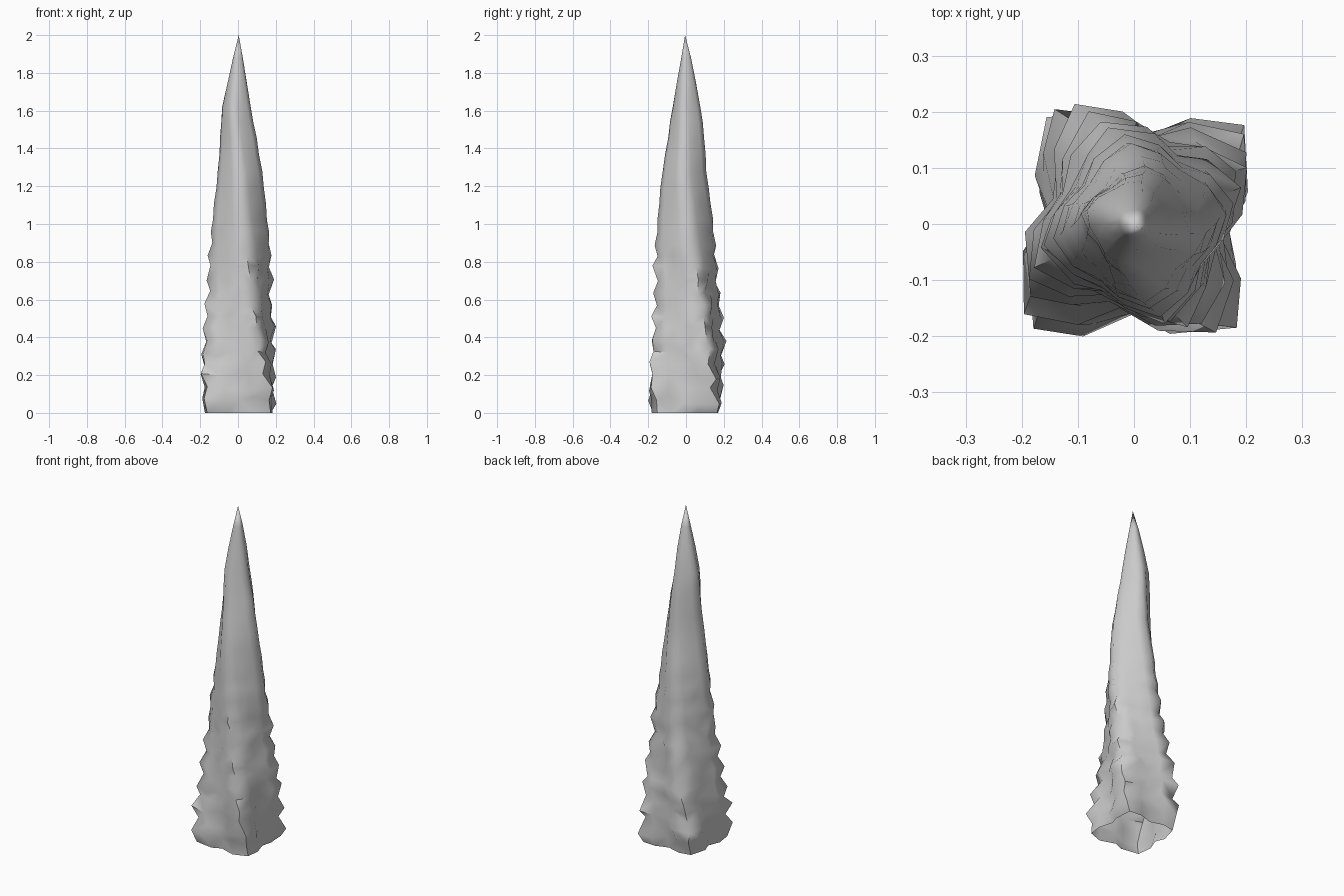
import bpy, bmesh, math, random

if "Cube" in bpy.data.objects:
    bpy.data.objects.remove(bpy.data.objects["Cube"])

random.seed(5)
SIDES = 16
TWIST = math.radians(-38)      # clockwise turn of the four lobes per unit of height

# Spire profile: z, lobe radius, valley radius, centre x, centre y
PROFILE = [
    (0.00, .226, .150, .006, -.005),
    (0.06, .248, .157, .006, -.004),
    (0.30, .222, .150, .002, .008),
    (0.60, .184, .140, .008, .008),
    (0.90, .158, .127, .012, -.004),
    (1.05, .144, .116, .010, -.003),
    (1.25, .120, .098, .012, -.010),
    (1.45, .098, .078, .003, .001),
    (1.60, .081, .067, -.009, .003),
    (1.75, .053, .048, -.004, .002),
    (2.00, .003, .003, .003, .000),
]


def profile(z):
    for a, b in zip(PROFILE, PROFILE[1:]):
        if z <= b[0]:
            t = (z - a[0]) / (b[0] - a[0])
            return [p + (q - p) * t for p, q in zip(a[1:], b[1:])]
    return PROFILE[-1][1:]


# Ring heights: close jagged ledges below, long smooth facets above
levels = [i * 0.064 for i in range(17)] + [1.11, 1.19, 1.28, 1.37, 1.46, 1.54, 1.62, 1.75, 1.88]

bm = bmesh.new()
rings = []
shift = [0, 1, 0, 1]
for i, z in enumerate(levels):
    lobe, valley, cx, cy = profile(z)
    rough = 1.0 if z < 0.7 else max(0.15, 1 - (z - 0.7) / 0.4)
    if z > 1.65:
        rough = 0
    tilt = [random.uniform(-.012, .012) * rough for _ in range(4)]
    ring = []
    for s in range(SIDES):
        a = 2 * math.pi * s / SIDES
        corner = 0.5 - 0.5 * math.cos(4 * a)
        r = valley + (lobe - valley) * corner
        # Alternating ledges, strongest on the four lobes
        quad = int(s / SIDES * 4)
        sign = 1 if (i + shift[quad]) % 2 else -1
        amp = (0.02 + 0.055 * corner) * rough if i else 0
        r *= 1 + sign * amp + random.uniform(-.04, .04) * rough
        a += TWIST * z + random.uniform(-.07, .07) * rough
        dz = 0 if i == 0 else tilt[quad] + random.uniform(-.01, .01) * rough
        ring.append(bm.verts.new((cx + r * math.cos(a), cy + r * math.sin(a), z + dz)))
    rings.append(ring)

for lo, hi in zip(rings, rings[1:]):
    for s in range(SIDES):
        n = (s + 1) % SIDES
        bm.faces.new((lo[s], lo[n], hi[n], hi[s]))

# Pointed tip; the foot is left open
tip = bm.verts.new((0.004, -0.005, 2.0))
for s in range(SIDES):
    bm.faces.new((rings[-1][s], rings[-1][(s + 1) % SIDES], tip))

bmesh.ops.triangulate(bm, faces=[f for f in bm.faces if len(f.verts) == 4])
mesh = bpy.data.meshes.new("rock_spire")
bm.to_mesh(mesh)
bm.free()

spire = bpy.data.objects.new("rock_spire", mesh)
bpy.context.collection.objects.link(spire)
bpy.context.view_layer.objects.active = spire
spire.select_set(True)
bpy.ops.object.shade_smooth_by_angle(angle=math.radians(60))
